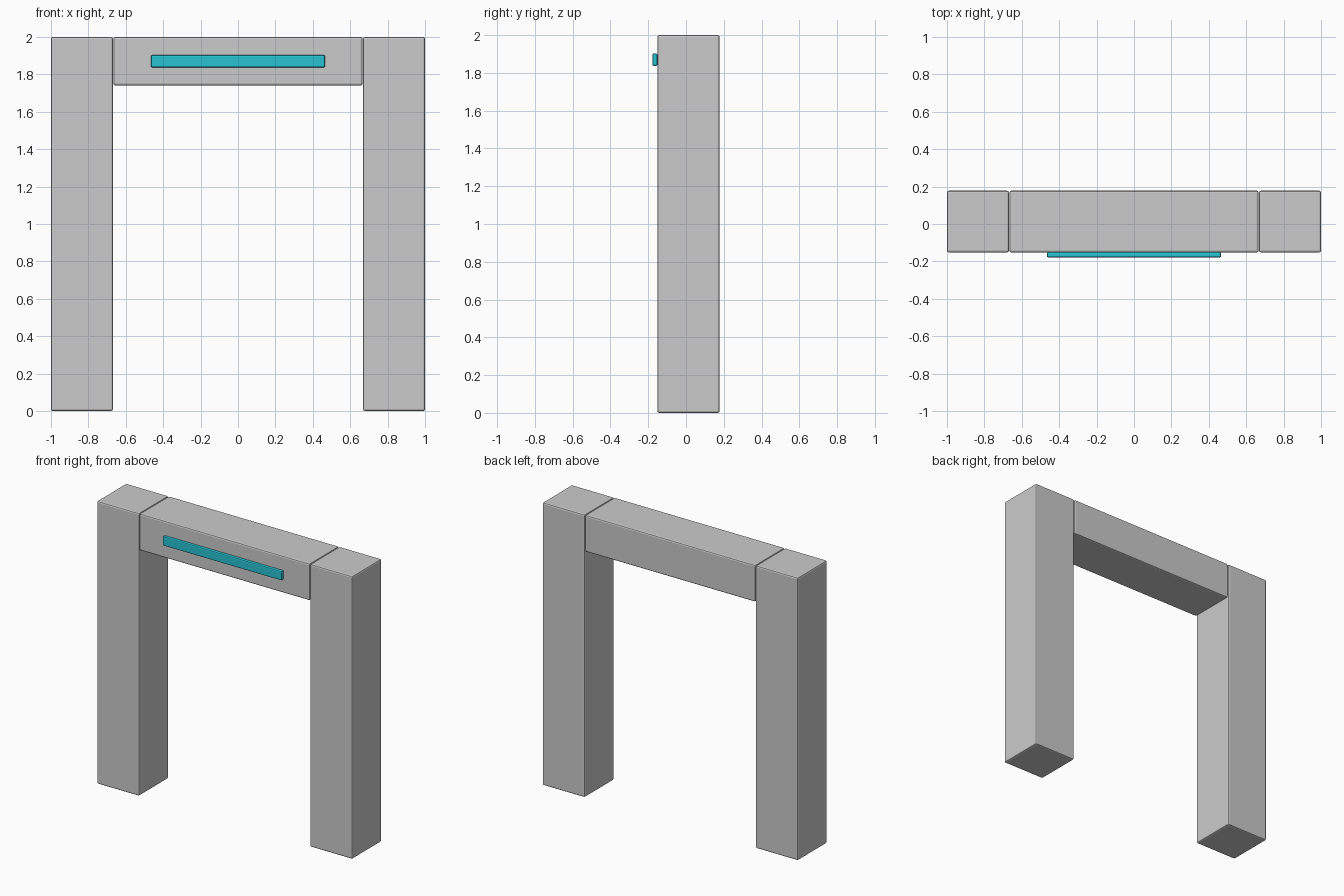
import bpy

if "Cube" in bpy.data.objects:
    bpy.data.objects.remove(bpy.data.objects["Cube"])


def rounded_box(name, x, y, z, bevel, color=None):
    """Box from (min, max) ranges with softly rounded edges."""
    bpy.ops.mesh.primitive_cube_add(
        size=1, location=[(a + b) / 2 for a, b in (x, y, z)])
    obj = bpy.context.object
    obj.name = name
    obj.scale = [b - a for a, b in (x, y, z)]
    bpy.ops.object.transform_apply(location=False, rotation=False, scale=True)
    mod = obj.modifiers.new("rounded_edges", 'BEVEL')
    mod.width = bevel
    mod.segments = 2
    bpy.ops.object.modifier_apply(modifier=mod.name)
    if color:
        mat = bpy.data.materials.new(name + "_material")
        mat.diffuse_color = color
        mat.use_nodes = True
        mat.node_tree.nodes["Principled BSDF"].inputs["Base Color"].default_value = mat.diffuse_color
        obj.data.materials.append(mat)
    return obj


depth = (-0.152, 0.178)

# Two upright posts
rounded_box("left_post", (-1.0, -0.669), depth, (0, 2), 0.01)
rounded_box("right_post", (0.669, 1.0), depth, (0, 2), 0.01)

# Lintel between the posts
rounded_box("lintel", (-0.666, 0.666), depth, (1.74, 2), 0.01)

# Glowing strip on the front of the lintel
rounded_box("light_strip", (-0.466, 0.466), (-0.178, -0.151), (1.837, 1.903),
            0.008, (0.02, 0.55, 0.65, 1))
